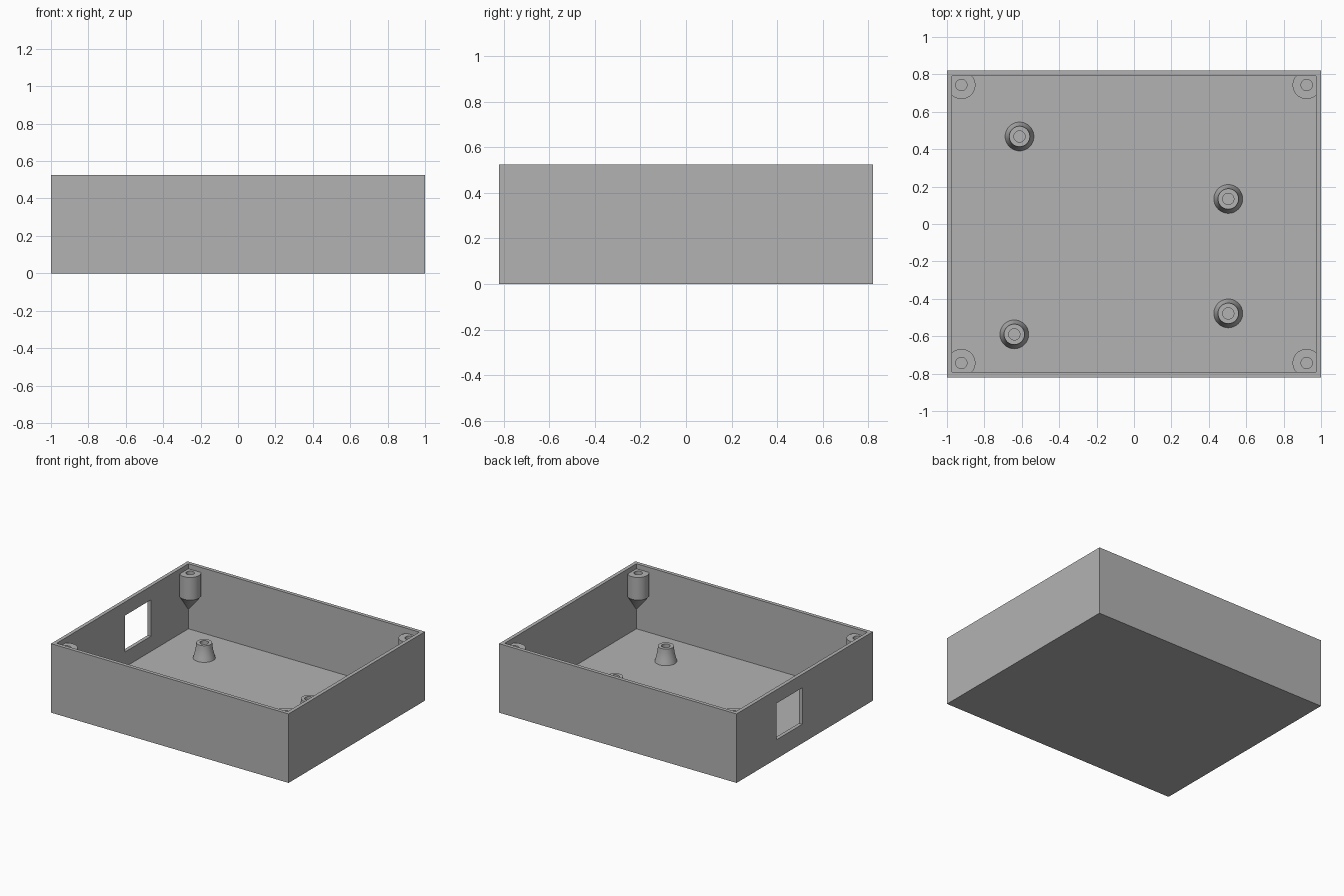
import bpy, bmesh, math

if "Cube" in bpy.data.objects:
    bpy.data.objects.remove(bpy.data.objects["Cube"])

HX, HY, H = 1.0, 0.82, 0.525      # outer half sizes and height
WALL, FLOOR = 0.028, 0.03
SEG = 48

grey = bpy.data.materials.new("light grey plastic")
grey.diffuse_color = (0.45, 0.45, 0.45, 1)
grey.use_nodes = True
grey.node_tree.nodes["Principled BSDF"].inputs["Base Color"].default_value = grey.diffuse_color


def finish(name, bm, smooth=False):
    bmesh.ops.recalc_face_normals(bm, faces=bm.faces)
    me = bpy.data.meshes.new(name)
    bm.to_mesh(me)
    bm.free()
    me.materials.append(grey)
    ob = bpy.data.objects.new(name, me)
    bpy.context.collection.objects.link(ob)
    bpy.ops.object.select_all(action='DESELECT')
    ob.select_set(True)
    bpy.context.view_layer.objects.active = ob
    if smooth:
        bpy.ops.object.shade_smooth_by_angle(angle=math.radians(30))
    return ob


def box(name, lo, hi):
    bm = bmesh.new()
    bmesh.ops.create_cube(bm, size=1)
    for v in bm.verts:
        v.co = [(a + b) / 2 + c * (b - a) for a, b, c in zip(lo, hi, v.co)]
    return finish(name, bm)


def cut(target, cutter):
    mod = target.modifiers.new("cut", 'BOOLEAN')
    mod.operation, mod.solver, mod.object = 'DIFFERENCE', 'EXACT', cutter
    bpy.context.view_layer.objects.active = target
    bpy.ops.object.modifier_apply(modifier=mod.name)
    bpy.data.objects.remove(cutter, do_unlink=True)


def lathe(name, cx, cy, profile, tip=None, limit=None):
    """Stack of rings (radius, z), closed at both ends; tip is a point under the first ring."""
    bm = bmesh.new()
    rings = []
    for r, z in profile:
        ring = []
        for i in range(SEG):
            a = 2 * math.pi * i / SEG
            x, y = cx + r * math.cos(a), cy + r * math.sin(a)
            if limit:
                x = max(-limit[0], min(limit[0], x))
                y = max(-limit[1], min(limit[1], y))
            ring.append(bm.verts.new((x, y, z)))
        rings.append(ring)
    for a, b in zip(rings, rings[1:]):
        for i in range(SEG):
            j = (i + 1) % SEG
            bm.faces.new((a[i], a[j], b[j], b[i]))
    bm.faces.new(rings[-1])
    if tip:
        t = bm.verts.new(tip)
        for i in range(SEG):
            bm.faces.new((rings[0][i], t, rings[0][(i + 1) % SEG]))
    else:
        bm.faces.new(rings[0])
    return finish(name, bm, smooth=True)


# Open tray with a window in the left wall
tray = box("tray", (-HX, -HY, 0), (HX, HY, H))
cut(tray, box("cavity", (-HX + WALL, -HY + WALL, FLOOR), (HX - WALL, HY - WALL, H + 0.2)))
cut(tray, box("window", (-HX - 0.1, 0.03, 0.145), (-HX + 0.1, 0.34, 0.422)))

# Corner screw bosses with pointed undersides running into the corners
for sx in (-1, 1):
    for sy in (-1, 1):
        lathe("corner_boss", sx * 0.923, sy * 0.743,
              [(0.075, 0.315), (0.075, 0.487), (0.03, 0.487), (0.03, 0.34)],
              tip=(sx * (HX - WALL + 0.003), sy * (HY - WALL + 0.003), 0.175),
              limit=(HX - WALL + 0.003, HY - WALL + 0.003))

# Flared board standoffs on the floor
for x, y in ((-0.612, 0.468), (0.504, 0.134), (0.504, -0.478), (-0.64, -0.59)):
    lathe("standoff", x, y,
          [(0.078, FLOOR - 0.005), (0.077, FLOOR), (0.069, 0.06), (0.062, 0.09),
           (0.057, 0.12), (0.055, 0.146), (0.03, 0.146), (0.03, FLOOR + 0.005)])
